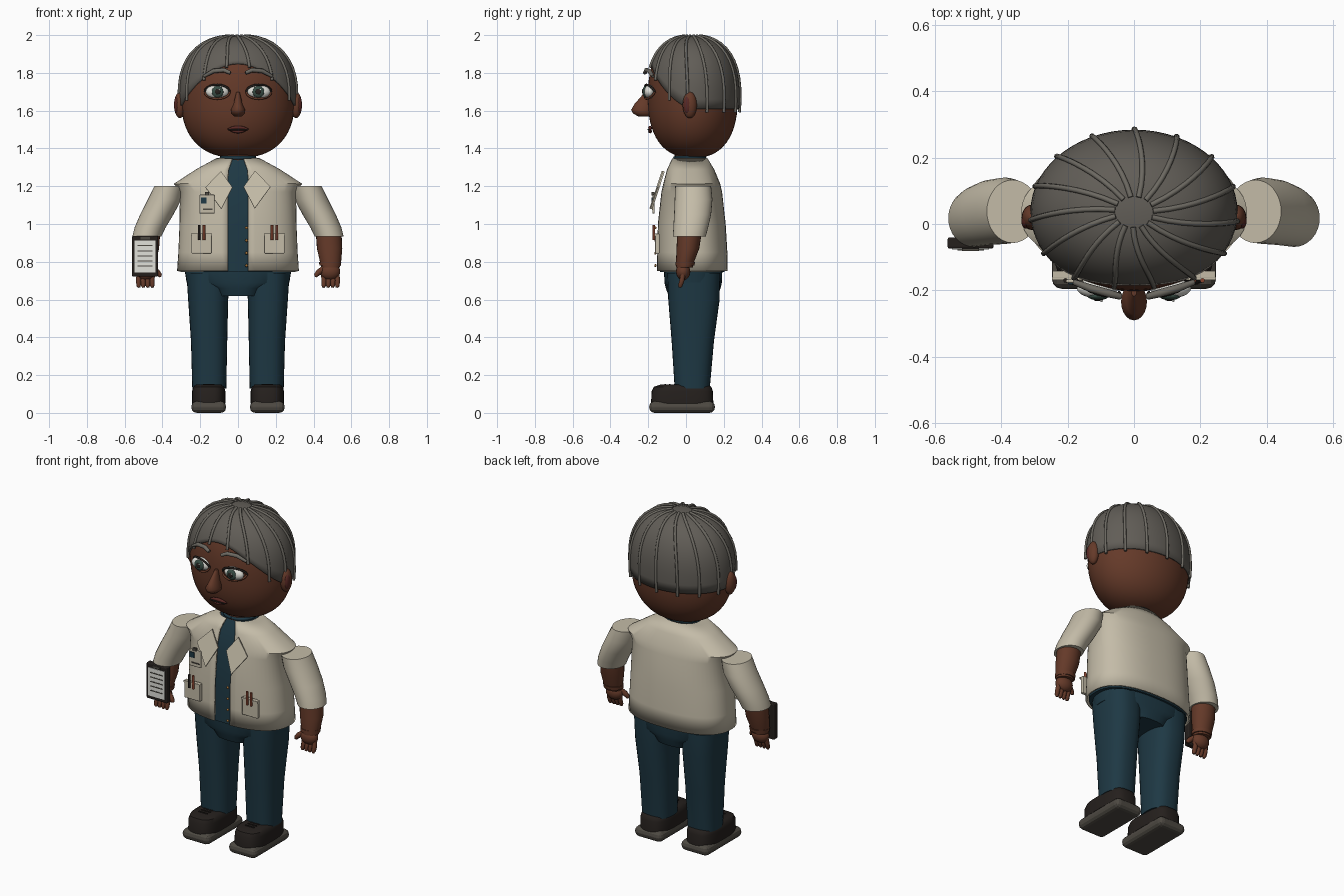
import bpy, math
from math import sin, cos, pi, asin, acos, radians

if "Cube" in bpy.data.objects:
    bpy.data.objects.remove(bpy.data.objects["Cube"])

COL = bpy.context.scene.collection


def mat(name, r, g, b):
    m = bpy.data.materials.new(name)
    m.diffuse_color = (r, g, b, 1)
    m.use_nodes = True
    m.node_tree.nodes["Principled BSDF"].inputs["Base Color"].default_value = m.diffuse_color
    return m


SKIN = mat("skin", .13, .042, .022)
LIP = mat("lip", .10, .022, .018)
HAIR = mat("hair", .12, .11, .095)
STRAND = mat("strand", .15, .14, .12)
CREAM = mat("cream", .55, .50, .39)
NAVY = mat("navy", .013, .04, .058)
BLACK = mat("black", .018, .014, .012)
SOLE = mat("sole", .075, .067, .055)
WHITE = mat("white", .75, .75, .70)
GREEN = mat("green", .04, .075, .06)
GOLD = mat("gold", .35, .16, .04)
RED = mat("red", .25, .06, .03)


def make(name, verts, faces, m, smooth=35):
    me = bpy.data.meshes.new(name)
    me.from_pydata(verts, [], faces)
    me.materials.append(m)
    ob = bpy.data.objects.new(name, me)
    COL.objects.link(ob)
    if smooth:
        bpy.context.view_layer.objects.active = ob
        bpy.ops.object.select_all(action='DESELECT')
        ob.select_set(True)
        bpy.ops.object.shade_smooth_by_angle(angle=radians(smooth))
    return ob


def spow(v, p):
    return math.copysign(abs(v) ** p, v)


def loft(name, rings, m, n=32, p=2.0, gaps=None, smooth=40):
    """Horizontal superellipse rings (cx, cy, cz, rx, ry); gaps leave the front open."""
    verts, faces = [], []
    cols = n + 1 if gaps else n
    for i, (cx, cy, cz, rx, ry) in enumerate(rings):
        a0 = asin((gaps[i] / rx) ** (p / 2)) if gaps else 0
        for k in range(cols):
            a = a0 + (2 * pi - 2 * a0) * k / n
            verts.append((cx + rx * spow(sin(a), 2 / p), cy - ry * spow(cos(a), 2 / p), cz))
    for i in range(len(rings) - 1):
        for k in range(n):
            j = k + 1 if gaps else (k + 1) % n
            faces.append((i * cols + k, i * cols + j, (i + 1) * cols + j, (i + 1) * cols + k))
    if not gaps:
        faces += [tuple(range(n)), tuple(range((len(rings) - 1) * n, len(rings) * n))]
    return make(name, verts, faces, m, smooth)


def ball(name, c, r, m, n=20):
    rings = []
    for i in range(n // 2 + 1):
        t = .02 + (pi - .04) * i / (n // 2)
        rings.append((c[0], c[1], c[2] + r[2] * cos(t), r[0] * sin(t), r[1] * sin(t)))
    return loft(name, rings, m, n, smooth=60)


def box(name, c, s, m, bevel=0.0, rot=(0, 0, 0)):
    v = [(x * s[0] / 2, y * s[1] / 2, z * s[2] / 2) for x in (-1, 1) for y in (-1, 1) for z in (-1, 1)]
    f = [(0, 1, 3, 2), (4, 6, 7, 5), (0, 4, 5, 1), (2, 3, 7, 6), (0, 2, 6, 4), (1, 5, 7, 3)]
    ob = make(name, v, f, m, 0)
    ob.location, ob.rotation_euler = c, rot
    if bevel:
        b = ob.modifiers.new("bevel", 'BEVEL')
        b.width, b.segments = bevel, 3
    return ob


def tube(name, pts, r, m, radii=None):
    cu = bpy.data.curves.new(name, 'CURVE')
    cu.dimensions, cu.bevel_depth, cu.bevel_resolution, cu.use_fill_caps = '3D', r, 2, True
    sp = cu.splines.new('POLY')
    sp.points.add(len(pts) - 1)
    for i, q in enumerate(pts):
        sp.points[i].co = (*q, 1)
        sp.points[i].radius = radii[i] if radii else 1
    tmp = bpy.data.objects.new(name + "_path", cu)
    COL.objects.link(tmp)
    me = bpy.data.meshes.new_from_object(tmp)
    bpy.data.objects.remove(tmp)
    me.materials.clear()
    me.materials.append(m)
    ob = bpy.data.objects.new(name, me)
    COL.objects.link(ob)
    return ob


# Head: a slightly boxy ellipsoid
P, HY, HZ = 2.4, .036, 1.672


def skull(phi, t, rx, ry, rz):
    """phi = 0 at the front, t = 0 at the crown"""
    h = abs(sin(t)) ** (2 / P)
    return (rx * h * sin(phi), HY - ry * h * cos(phi), HZ + rz * spow(cos(t), 2 / P))


def face_y(x, z):
    h = (1 - (abs(z - HZ) / .322) ** P) ** (1 / P)
    return HY - .238 * h * math.sqrt(max(0, 1 - (x / (.302 * h)) ** 2))


loft("head", [(0, HY, HZ + .322 * spow(cos(t), 2 / P), .302 * sin(t) ** (2 / P), .238 * sin(t) ** (2 / P))
              for t in [.02 + (pi - .04) * i / 28 for i in range(29)]], SKIN, 48, smooth=60)
loft("neck", [(0, .02, 1.31, .09, .08), (0, .02, 1.40, .09, .08)], SKIN)


# Hair cap ending at a curved hairline, with raised strands
def hairline(phi):
    z = 1.61 + .24 * max(0, cos(phi)) ** 1.7
    return acos(spow((z - HZ) / .325, P / 2))


N, M = 60, 14
hv = [skull(2 * pi * k / N, .02 + (hairline(2 * pi * k / N) - .02) * i / M, .312, .248, .325)
      for i in range(M + 1) for k in range(N)]
hf = [(i * N + k, (i + 1) * N + k, (i + 1) * N + (k + 1) % N, i * N + (k + 1) % N) for i in range(M) for k in range(N)]
hf.append(tuple(range(N)))
cap = make("hair_cap", hv, hf, HAIR, 60)
sol = cap.modifiers.new("thickness", 'SOLIDIFY')
sol.thickness, sol.offset = .011, -1
for s in range(15):
    ph = 2 * pi * (s + .5) / 15
    end = hairline(ph) + .05
    tube("hair_strand", [skull(ph + .25 * (i / 11 - 1) * (1 - i / 11), .13 + (end - .13) * i / 11, .314, .25, .326)
                         for i in range(12)], .008, STRAND)

# Nose and mouth
loft("nose", [(0, -.205, 1.70, .008, .012), (0, -.212, 1.67, .016, .03), (0, -.225, 1.635, .024, .048),
              (0, -.234, 1.605, .039, .056), (0, -.23, 1.585, .036, .05), (0, -.22, 1.568, .018, .03)], SKIN, 20, smooth=80)
for name, dz, w in (("upper_lip", .01, .055), ("lower_lip", -.01, .045)):
    xs = [w * (i / 4 - 1) for i in range(9)]
    tube(name, [(x, face_y(x, 1.50) - .012, 1.50 + dz * (1 - (x / w) ** 2)) for x in xs], .010, LIP,
         [.4, .7, .9, 1, 1, 1, .9, .7, .4])
tube("mouth_line", [(x, face_y(x, 1.5) - .021, 1.50) for x in (-.05, -.025, 0, .025, .05)], .004, BLACK)

for s in (1, -1):
    # Eyes, brows, ears
    ey = face_y(.11, 1.70)
    ball("eye_white", (s * .11, ey - .008, 1.70), (.062, .03, .036), WHITE)
    ball("iris", (s * .108, ey - .032, 1.70), (.031, .012, .031), GREEN)
    ball("pupil", (s * .108, ey - .041, 1.70), (.015, .006, .015), BLACK)
    ball("eye_glint", (s * .108 + .01, ey - .046, 1.711), (.005, .003, .005), WHITE, 10)
    for name, d, m in (("upper_lid", 1, BLACK), ("lower_lid", -1, SKIN)):
        tube(name, [(s * (.11 + .066 * cos(a)), face_y(.11 + .066 * cos(a), 1.70) - .008 - .016 * sin(a),
                     1.70 + d * .037 * sin(a)) for a in [pi * i / 10 for i in range(11)]], .006, m)
    tube("eyebrow", [(s * x, face_y(x, z) - .03, z) for x, z in ((.04, 1.80), (.075, 1.815), (.13, 1.81), (.18, 1.782))],
         .012, STRAND, [.8, 1, 1, .7])
    ball("ear", (s * .308, .02, 1.63), (.03, .038, .07), SKIN)
    ball("inner_ear", (s * .325, .008, 1.63), (.014, .022, .045), LIP)

    # Sleeve, forearm and hand
    loft("sleeve", [(s * .365, .038, 1.20, .078, .095), (s * .388, .04, 1.13, .089, .10), (s * .43, .035, 1.05, .088, .098),
                    (s * .466, .025, .98, .082, .092), (s * .482, .018, .935, .077, .087)], CREAM)
    loft("forearm", [(s * .48, .018, .95, .068, .065), (s * .485, .01, .87, .067, .06), (s * .49, -.005, .80, .056, .048),
                     (s * .49, -.008, .77, .05, .044)], SKIN, 24)
    loft("wrist_band", [(s * .488, -.004, .80, .059, .052), (s * .488, -.006, .78, .057, .05)], SKIN, 24)
    ball("palm", (s * .487, -.015, .748), (.054, .038, .046), SKIN)
    for k in range(4):
        x = .452 + .024 * k
        tube("finger", [(s * x, -.015, .74), (s * (x + .003), -.022, .70), (s * (x + .002), -.03, .675), (s * x, -.032, .664)],
             .014, SKIN, [1, 1, .9, .5])
    tube("thumb", [(s * .455, -.02, .765), (s * .428, -.03, .745), (s * .414, -.034, .73), (s * .411, -.035, .72)],
         .016, SKIN, [1, 1, .8, .5])

    # Trouser leg
    loft("trouser_leg", [(s * .158, .04, .74, .115, .14), (s * .158, .042, .60, .106, .136), (s * .153, .036, .38, .096, .112),
                         (s * .152, .033, .13, .09, .093)], NAVY, p=2.5)
    # Shoe
    box("shoe_sole", (s * .155, -.021, .031), (.184, .348, .062), SOLE, .029)
    loft("shoe_upper", [(s * .155, -.02, .05, .088, .165), (s * .155, -.02, .115, .088, .162), (s * .155, -.018, .138, .082, .152),
                        (s * .155, -.01, .15, .066, .125)], BLACK, p=3.2)
    for k in range(3):
        box("shoe_lace", (s * .155, -.11 + .025 * k, .15), (.06, .008, .008), BLACK)

    # Lapel: thin diamond standing off the chest
    d = [(.09, 1.28), (.172, 1.195), (.088, 1.08), (.03, 1.195)]
    lap = make("lapel", [(s * x, -.12 - .33 * (1.28 - z), z) for x, z in d], [(0, 1, 2, 3)], CREAM, 0)
    lap.modifiers.new("thickness", 'SOLIDIFY').thickness = .008

    # Pocket with pens
    px = s * .193
    box("pocket", (px, -.152, .897), (.105, .022, .106), CREAM, .004)
    box("pocket_flap", (px, -.164, .943), (.109, .008, .012), CREAM)
    for dx, m in ((-.013, BLACK if s < 0 else RED), (.013, RED)):
        tube("pen", [(px + dx, -.17, .915), (px + dx, -.17, .995)], .007, m)

# Open jacket over a navy shirt
J = [(0, .02, 1.345, .11, .09), (0, .024, 1.285, .22, .122), (0, .03, 1.212, .335, .146), (0, .03, 1.17, .303, .156),
     (0, .03, 1.0, .305, .175), (0, .033, .85, .311, .181), (0, .033, .75, .318, .183)]
jac = loft("jacket", J, CREAM, 56, 2.4, [.03, .05, .055, .052, .052, .052, .052])
sj = jac.modifiers.new("thickness", 'SOLIDIFY')
sj.thickness = .01
sj.offset = 0
loft("shirt", [(0, y, z - .004, a - .014, b - .012) for _, y, z, a, b in J], NAVY, 48, 2.4)
tube("shirt_collar", [(.088 * sin(a), .02 - .078 * cos(a), 1.35) for a in [2 * pi * i / 24 for i in range(25)]], .01, NAVY)
loft("trouser_seat", [(0, .038, .77, .285, .155), (0, .038, .69, .272, .152), (0, .038, .66, .16, .145),
                      (0, .038, .62, .13, .13)], NAVY, 40, 2.5)
for z in (.98, .913, .846, .78):
    ball("button", (.045, -.162, z), (.008, .006, .008), GOLD, 10)

# Badge
box("badge", (-.165, -.172, 1.105), (.08, .01, .1), CREAM, .004)
box("badge_photo", (-.182, -.179, 1.125), (.03, .006, .032), NAVY)
box("badge_stripe", (-.16, -.179, 1.078), (.05, .004, .006), SOLE)
box("badge_clip", (-.165, -.175, 1.16), (.022, .014, .018), SOLE)

# Clipboard tablet on the right forearm
box("tablet", (-.492, -.057, .83), (.138, .034, .215), BLACK, .006)
box("tablet_page", (-.492, -.075, .828), (.112, .004, .17), WHITE)
for k in range(5):
    box("page_line", (-.492, -.078, .885 - .027 * k), (.08, .003, .005), SOLE)
box("tablet_clip", (-.492, -.076, .925), (.05, .01, .014), SOLE)
